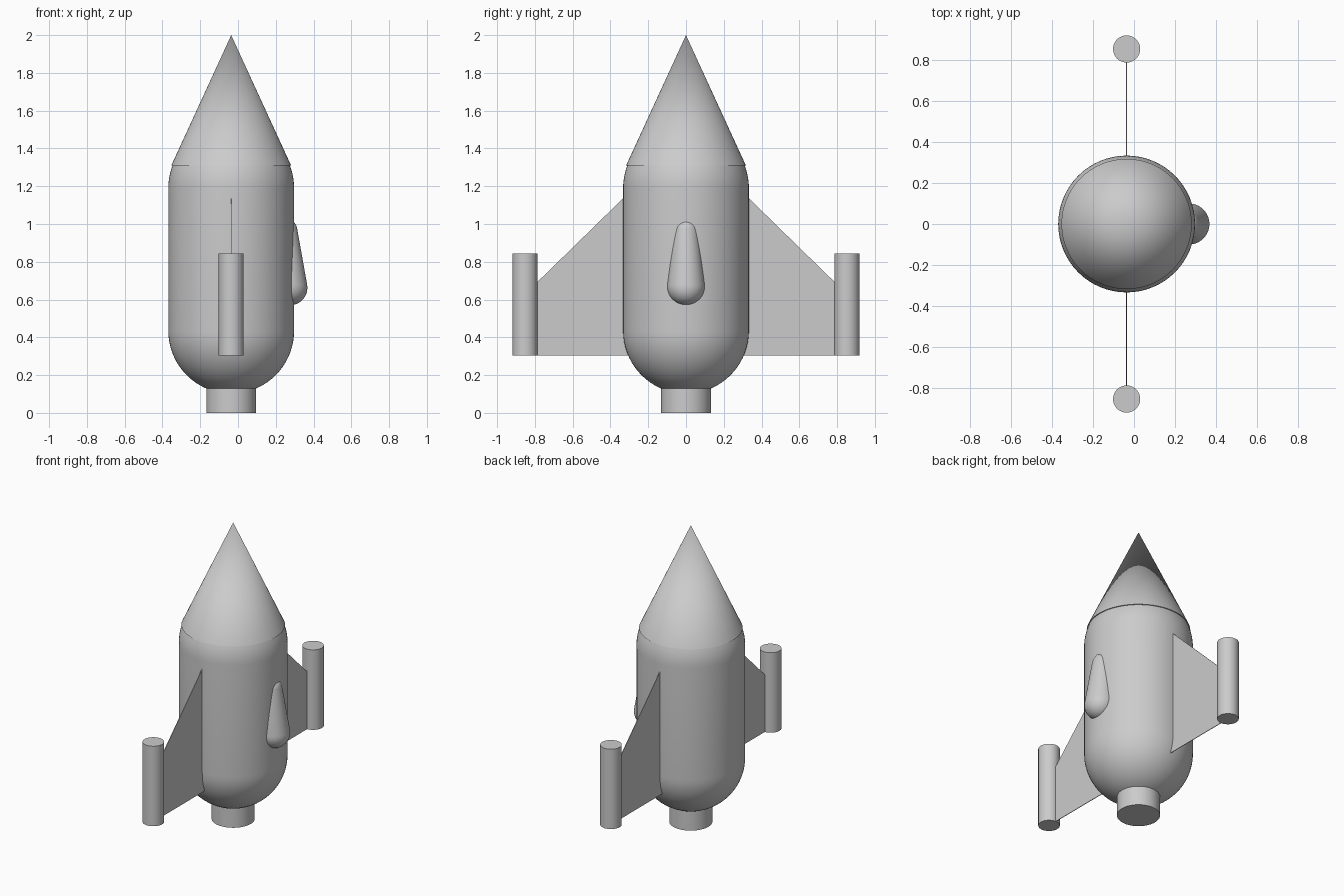
import bpy, bmesh, math

if "Cube" in bpy.data.objects:
    bpy.data.objects.remove(bpy.data.objects["Cube"], do_unlink=True)

AXIS_X = -0.036
SEGMENTS = 64

grey = bpy.data.materials.new("plain grey")
grey.use_nodes = True
colour = (0.6, 0.6, 0.6, 1)
grey.diffuse_color = colour
grey.node_tree.nodes["Principled BSDF"].inputs["Base Color"].default_value = colour


def finish(name, bm, location):
    bmesh.ops.recalc_face_normals(bm, faces=bm.faces)
    mesh = bpy.data.meshes.new(name)
    bm.to_mesh(mesh)
    bm.free()
    mesh.materials.append(grey)
    obj = bpy.data.objects.new(name, mesh)
    obj.location = location
    bpy.context.collection.objects.link(obj)
    bpy.ops.object.select_all(action='DESELECT')
    obj.select_set(True)
    bpy.context.view_layer.objects.active = obj
    bpy.ops.object.shade_smooth_by_angle(angle=math.radians(30))
    return obj


def lathe(name, profile, x=AXIS_X, y=0, lean=0):
    """Turn a (radius, height) profile around z; lean shifts x with height."""
    bm = bmesh.new()
    verts = [bm.verts.new((r, 0, z)) for r, z in profile]
    edges = [bm.edges.new(pair) for pair in zip(verts, verts[1:])]
    bmesh.ops.spin(bm, geom=verts + edges, cent=(0, 0, 0), axis=(0, 0, 1),
                   angle=math.tau, steps=SEGMENTS, use_duplicate=False)
    bmesh.ops.remove_doubles(bm, verts=bm.verts, dist=0.0001)
    for v in bm.verts:
        v.co.x += lean * (v.co.z - profile[0][1])
    return finish(name, bm, (x, y, 0))


def arc(radius, centre_z, start, end, steps=12):
    """Profile points on a circle, angles in degrees above the horizon."""
    points = []
    for i in range(steps + 1):
        a = math.radians(start + (end - start) * i / steps)
        points.append((max(0, radius * math.cos(a)), centre_z + radius * math.sin(a)))
    return points


def cylinder(name, radius, low, high, y=0):
    return lathe(name, [(0, low), (radius, low), (radius, high), (0, high)], y=y)


# Fuselage with rounded tail and shoulder
body = arc(0.333, 0.435, -90, 0, 18) + arc(0.333, 1.19, 0, 22, 5)
lathe("fuselage", body + [(0, body[-1][1])])

# Nose cone, slightly wider than the shoulder it sits on
lathe("nose_cone", [(0, 1.31), (0.317, 1.31), (0, 2)])

# Engine nozzle
cylinder("engine_nozzle", 0.132, 0, 0.16)

# Teardrop cockpit blister on the left flank
lathe("cockpit_blister", arc(0.1, 0.67, -90, 6) + arc(0.068, 0.968, 6, 90),
      x=0.274, lean=-0.07)

# Thin swept fins, each carrying a tip rod
fin_outline = [(0.29, 0.305), (0.80, 0.305), (0.80, 0.68), (0.29, 1.178)]
for side, label in ((-1, "front"), (1, "back")):
    bm = bmesh.new()
    face = bm.faces.new([bm.verts.new((-0.002, side * y, z)) for y, z in fin_outline])
    extruded = bmesh.ops.extrude_face_region(bm, geom=[face], use_keep_orig=True)
    for item in extruded["geom"]:
        if isinstance(item, bmesh.types.BMVert):
            item.co.x = 0.002
    finish(label + "_fin", bm, (AXIS_X, 0, 0))
    cylinder(label + "_tip_rod", 0.066, 0.305, 0.845, y=side * 0.852)
